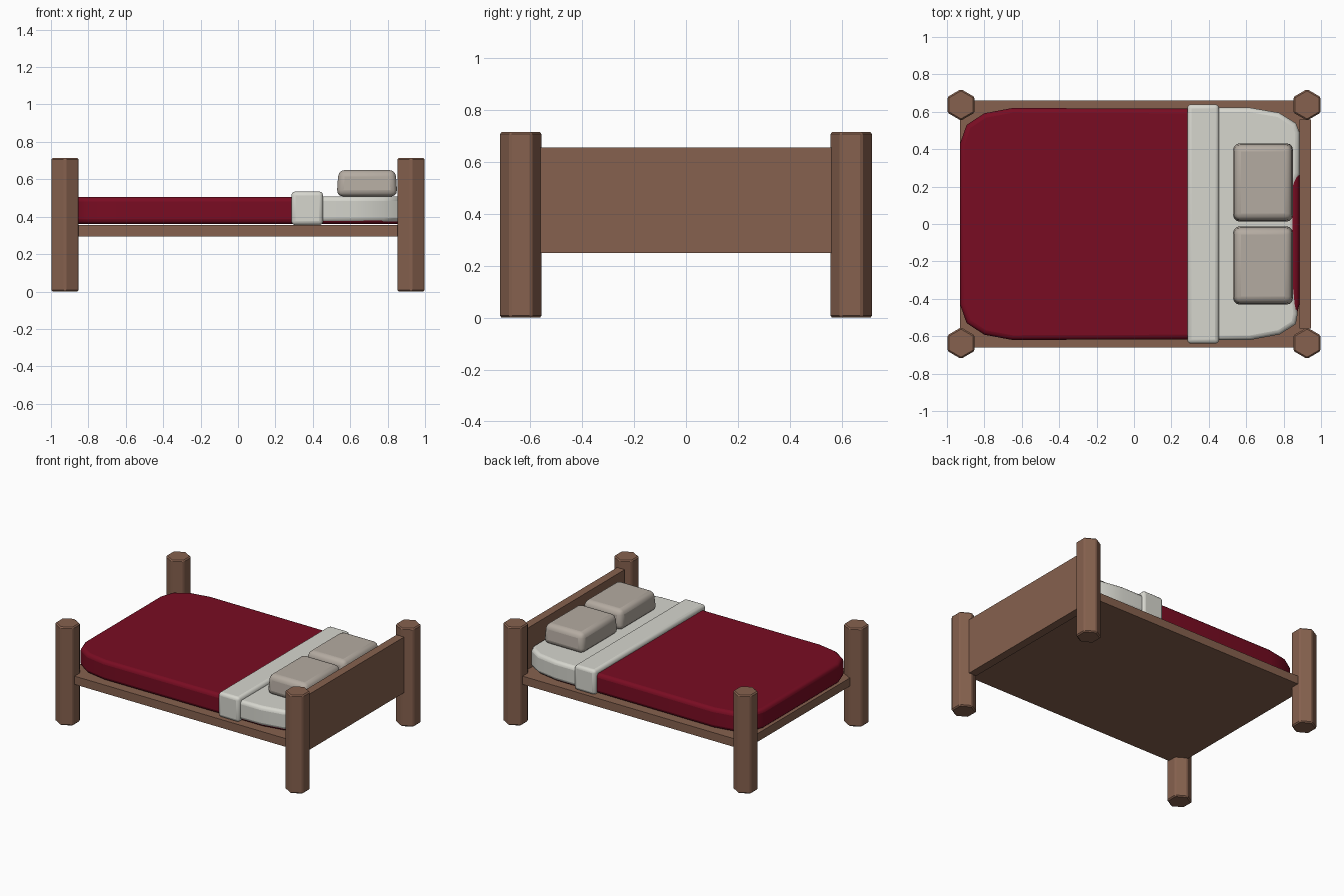
import bpy
import bmesh
from math import radians
from mathutils import Matrix

cube = bpy.data.objects.get("Cube")
if cube:
    bpy.data.objects.remove(cube, do_unlink=True)


def material(name, srgb):
    m = bpy.data.materials.new(name)
    m.use_nodes = True
    col = [((c / 255 + 0.055) / 1.055) ** 2.4 for c in srgb] + [1]
    m.diffuse_color = col
    bsdf = m.node_tree.nodes["Principled BSDF"]
    bsdf.inputs["Base Color"].default_value = col
    bsdf.inputs["Roughness"].default_value = 0.8
    return m


wood = material("brown wood", (134, 97, 78))
red = material("dark red cloth", (121, 12, 34))
white = material("off white linen", (214, 214, 206))
beige = material("warm grey pillow", (180, 171, 161))


def finish(name, bm, mat, bevel=0, segments=1, smooth=False):
    bmesh.ops.recalc_face_normals(bm, faces=bm.faces)
    mesh = bpy.data.meshes.new(name)
    bm.to_mesh(mesh)
    bm.free()
    mesh.materials.append(mat)
    ob = bpy.data.objects.new(name, mesh)
    bpy.context.collection.objects.link(ob)
    if bevel:
        mod = ob.modifiers.new("Soft edges", "BEVEL")
        mod.width, mod.segments = bevel, segments
        mod.limit_method, mod.angle_limit = "ANGLE", radians(50)
    if smooth:
        bpy.ops.object.select_all(action="DESELECT")
        ob.select_set(True)
        bpy.context.view_layer.objects.active = ob
        bpy.ops.object.shade_smooth_by_angle(angle=radians(40))
    return ob


def box(name, mat, low, high, **style):
    bm = bmesh.new()
    bmesh.ops.create_cube(bm, size=1)
    for v in bm.verts:
        v.co = [a + (b - a) * (c + 0.5) for a, b, c in zip(low, high, v.co)]
    return finish(name, bm, mat, **style)


def slab(name, mat, outline, bottom, top, **style):
    bm = bmesh.new()
    face = bm.faces.new([bm.verts.new((x, y, bottom)) for x, y in outline])
    new = bmesh.ops.extrude_face_region(bm, geom=[face])["geom"]
    for v in new:
        if isinstance(v, bmesh.types.BMVert):
            v.co.z = top
    return finish(name, bm, mat, **style)


# Six-sided corner posts
for end, x in (("foot", -0.925), ("head", 0.925)):
    for side, y in (("right", -0.637), ("left", 0.637)):
        bm = bmesh.new()
        bmesh.ops.create_cone(bm, cap_ends=True, segments=6, radius1=0.084,
                              radius2=0.084, depth=0.715,
                              matrix=Matrix.Translation((x, y, 0.3625)))
        bmesh.ops.translate(bm, verts=bm.verts, vec=(0, 0, -0.005))
        finish(f"{end}_post_{side}", bm, wood, bevel=0.008)

# Frame
box("bed_base", wood, (-0.93, -0.66, 0.295), (0.93, 0.66, 0.355))
box("headboard", wood, (0.885, -0.56, 0.25), (0.945, 0.56, 0.655))

# Blanket with rounded plan corners
foot = [(-0.65, 0.62), (-0.8, 0.592), (-0.895, 0.53), (-0.93, 0.43)]
head = [(0.884, 0.43), (0.86, 0.53), (0.77, 0.588), (0.62, 0.615)]
half = head + foot
blanket = half + [(x, -y) for x, y in reversed(half)]
slab("blanket", red, blanket, 0.362, 0.505, bevel=0.025, segments=3, smooth=True)

# Sheet over the head end, leaving a strip of blanket uncovered
sheet = [(0.4, -0.622), (0.62, -0.62), (0.78, -0.59), (0.865, -0.535), (0.875, -0.48),
         (0.858, -0.3), (0.86, 0.2), (0.886, 0.27), (0.885, 0.49), (0.865, 0.54),
         (0.775, 0.595), (0.62, 0.622), (0.4, 0.622)]
slab("sheet", white, sheet, 0.37, 0.509, bevel=0.024, segments=3, smooth=True)

# Folded band across the bed
box("sheet_fold", white, (0.285, -0.64, 0.355), (0.455, 0.64, 0.535),
    bevel=0.022, segments=3, smooth=True)

# Pillows, slightly narrower towards the headboard top
for side, s in (("left", 1), ("right", -1)):
    bm = bmesh.new()
    bmesh.ops.create_cube(bm, size=1)
    for v in bm.verts:
        shrink = 0.94 if v.co.z > 0 else 1
        v.co = (0.69 + v.co.x * 0.325 * shrink,
                s * 0.222 + v.co.y * 0.425 * shrink,
                0.579 + v.co.z * 0.142)
    finish("pillow_" + side, bm, beige, bevel=0.035, segments=3, smooth=True)
